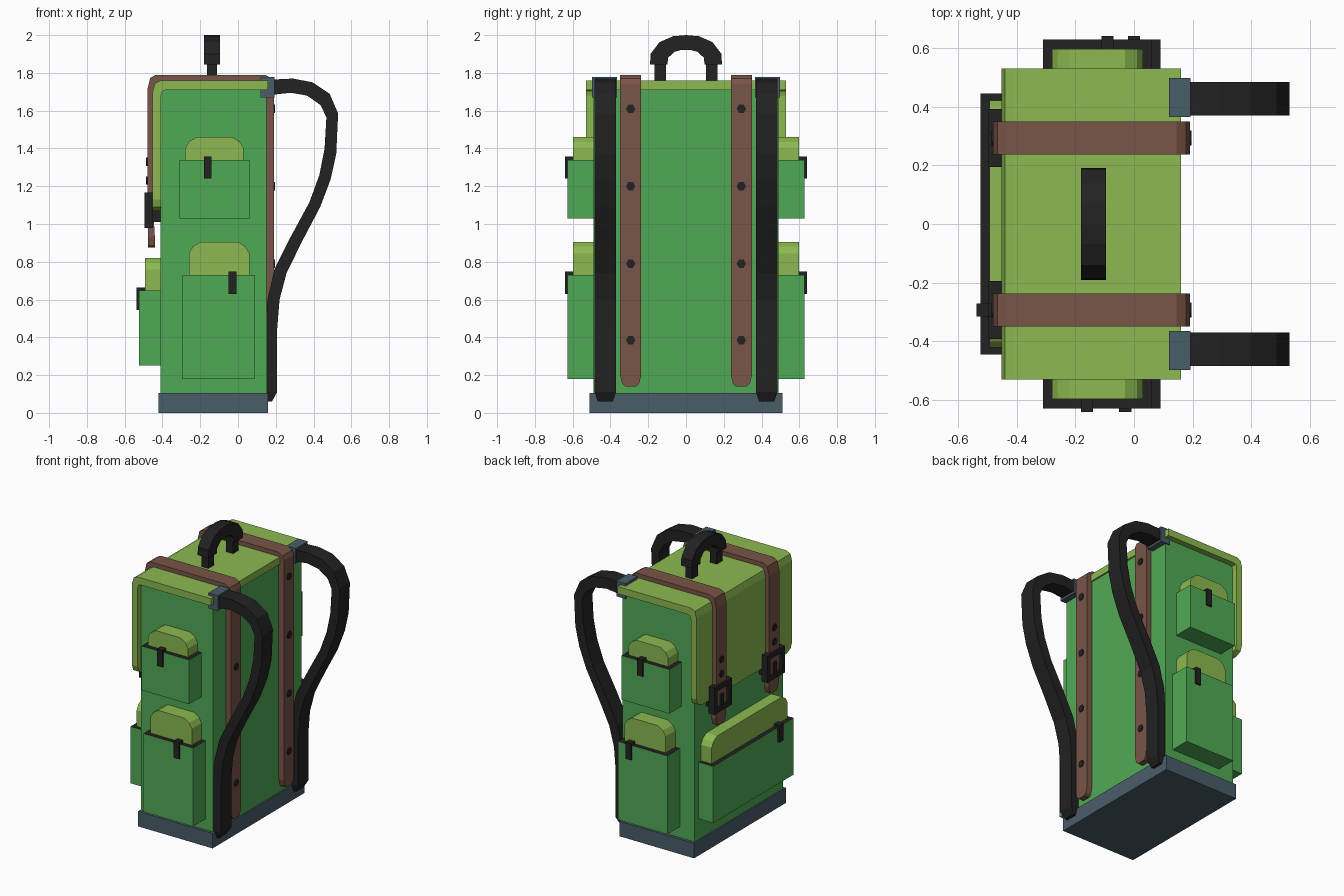
import bpy, bmesh, math
from mathutils import Vector

if "Cube" in bpy.data.objects:
    bpy.data.objects.remove(bpy.data.objects["Cube"])


def mat(name, hexcol):
    m = bpy.data.materials.new(name)
    rgb = [int(hexcol[i:i + 2], 16) / 255 for i in (0, 2, 4)]
    m.diffuse_color = [((c + 0.055) / 1.055) ** 2.4 if c > 0.04 else c / 12.92 for c in rgb] + [1]
    m.use_nodes = True
    m.node_tree.nodes["Principled BSDF"].inputs["Base Color"].default_value = m.diffuse_color
    return m


GREEN, LIME = mat("green_cloth", "50AA55"), mat("lime_cloth", "8CB950")
BROWN, BLACK = mat("leather", "795548"), mat("black_webbing", "222222")
SLATE = mat("slate", "4A5D69")


def finish(name, bm, m, top=None):
    bmesh.ops.recalc_face_normals(bm, faces=bm.faces)
    if top:
        for f in bm.faces:
            f.material_index = int(f.normal.z > 0.9)
    me = bpy.data.meshes.new(name)
    bm.to_mesh(me)
    bm.free()
    me.materials.append(m)
    if top:
        me.materials.append(top)
    ob = bpy.data.objects.new(name, me)
    bpy.context.collection.objects.link(ob)
    return ob


def prism(name, pts, axis, lo, hi, m, top=None):
    """Extrude a 2D profile along x or y; profile is (other horizontal axis, z)."""
    bm = bmesh.new()
    rings = []
    for d in (lo, hi):
        rings.append([bm.verts.new((d, a, z) if axis == 'x' else (a, d, z)) for a, z in pts])
    bm.faces.new(rings[0])
    bm.faces.new(rings[1])
    n = len(pts)
    for i in range(n):
        j = (i + 1) % n
        bm.faces.new((rings[0][i], rings[0][j], rings[1][j], rings[1][i]))
    return finish(name, bm, m, top)


def box(name, x0, x1, y0, y1, z0, z1, m, top=None):
    return prism(name, [(x0, z0), (x1, z0), (x1, z1), (x0, z1)], 'y', y0, y1, m, top)


def ribbon(name, outer, inner, halves, y, m):
    """Strap of rectangular section following outer/inner (x, z) paths."""
    bm = bmesh.new()
    rings = []
    for (ox, oz), (ix, iz), h in zip(outer, inner, halves):
        rings.append([bm.verts.new(v) for v in
                      ((ox, y - h, oz), (ox, y + h, oz), (ix, y + h, iz), (ix, y - h, iz))])
    for a, b in zip(rings, rings[1:]):
        for i in range(4):
            j = (i + 1) % 4
            bm.faces.new((a[i], a[j], b[j], b[i]))
    bm.faces.new(rings[0])
    bm.faces.new(rings[-1])
    return finish(name, bm, m)


def rounded_top(a0, a1, z0, z1):
    c = 0.06
    return [(a0, z0), (a1, z0), (a1, z1 - c), (a1 - 0.02, z1 - 0.025), (a1 - c, z1),
            (a0 + c, z1), (a0 + 0.02, z1 - 0.025), (a0, z1 - c)]


# Body and base
box("body", -0.41, 0.15, -0.49, 0.49, 0.1, 1.715, GREEN)
box("base", -0.42, 0.16, -0.51, 0.51, 0.0, 0.105, SLATE)

# Main lid: folds over the top and down the front, bottom corners clipped
lid_out = [(0.16, 1.76), (-0.41, 1.76), (-0.44, 1.745), (-0.452, 1.70), (-0.452, 1.13), (-0.452, 1.09), (-0.452, 1.07)]
lid_in = [(0.16, 1.71), (-0.38, 1.71), (-0.40, 1.705), (-0.408, 1.68), (-0.408, 1.13), (-0.408, 1.09), (-0.408, 1.07)]
ribbon("lid", lid_out, lid_in, [0.53] * 5 + [0.515, 0.47], 0, LIME)

# Side pockets: (name, x0, x1, z0, z1, flap x0, flap x1, flap top, tab x on -y, tab x on +y)
pockets = [("upper", -0.31, 0.06, 1.03, 1.34, -0.28, 0.03, 1.46, -0.16, -0.09),
           ("lower", -0.295, 0.09, 0.18, 0.73, -0.26, 0.06, 0.905, -0.03, 0.0)]
for n, x0, x1, z0, z1, f0, f1, ft, tn, tp in pockets:
    for s, side, tx in ((-1, "front", tn), (1, "rear", tp)):
        tag = f"{n}_{side}_pocket"
        box(tag, x0, x1, s * 0.48, s * 0.628, z0, z1, GREEN, BLACK)
        prism(tag + "_flap", rounded_top(f0, f1, z1 - 0.05, ft), 'y', s * 0.48, s * 0.597, LIME)
        prism(tag + "_tab", [(s * 0.59, z1), (s * 0.62, z1), (s * 0.62, z1 - 0.1), (s * 0.64, z1 - 0.1),
                             (s * 0.64, z1 + 0.018), (s * 0.59, z1 + 0.018)], 'x', tx - 0.021, tx + 0.021, BLACK)

# Wide pocket on the lid side
box("wide_pocket", -0.523, -0.40, -0.445, 0.445, 0.25, 0.648, GREEN, BLACK)
prism("wide_pocket_flap", rounded_top(-0.42, 0.42, 0.6, 0.82), 'x', -0.493, -0.40, LIME)
prism("wide_pocket_tab", [(-0.485, 0.645), (-0.515, 0.645), (-0.515, 0.545), (-0.537, 0.545),
                          (-0.537, 0.665), (-0.485, 0.665)], 'y', -0.315, -0.27, BLACK)

# Leather strap paths, clipped ends at both sides
lea_out = [(0.19, 0.14), (0.19, 0.155), (0.19, 0.20), (0.19, 1.74), (0.178, 1.77), (0.145, 1.79),
           (-0.435, 1.79), (-0.465, 1.773), (-0.48, 1.71), (-0.48, 1.1), (-0.477, 0.93), (-0.477, 0.89), (-0.477, 0.875)]
lea_in = [(0.148, 0.14), (0.148, 0.155), (0.148, 0.20), (0.148, 1.72), (0.148, 1.74), (0.14, 1.755),
          (-0.41, 1.755), (-0.438, 1.745), (-0.45, 1.70), (-0.45, 1.1), (-0.44, 0.93), (-0.44, 0.89), (-0.44, 0.875)]
lea_w = [0.028, 0.045] + [0.056] * 9 + [0.045, 0.028]

# Shoulder strap paths
sh_out = [(0.15, 1.765), (0.19, 1.765), (0.29, 1.77), (0.395, 1.75), (0.485, 1.69), (0.53, 1.585), (0.52, 1.37),
          (0.49, 1.235), (0.435, 1.09), (0.335, 0.90), (0.257, 0.74), (0.22, 0.60), (0.207, 0.44), (0.207, 0.11), (0.18, 0.06)]
sh_in = [(0.15, 1.685), (0.19, 1.685), (0.278, 1.695), (0.365, 1.68), (0.437, 1.63), (0.468, 1.565), (0.458, 1.395),
         (0.43, 1.257), (0.378, 1.115), (0.278, 0.93), (0.193, 0.76), (0.156, 0.60), (0.147, 0.44), (0.147, 0.11), (0.155, 0.06)]
sh_w = [0.057] * 14 + [0.04]

for s, side in ((-1, "front"), (1, "rear")):
    y = s * 0.293
    ribbon(side + "_leather_strap", lea_out, lea_in, lea_w, y, BROWN)
    ribbon(side + "_shoulder_strap", sh_out, sh_in, sh_w, s * 0.427, BLACK)
    box(side + "_shoulder_clip", 0.12, 0.192, s * 0.365, s * 0.498, 1.67, 1.778, SLATE)
    # Six-sided rivets
    for x, zs in ((0.19, (0.385, 0.79, 1.2, 1.61)), (-0.48, (1.33, 1.23))):
        for z in zs:
            hexa = [(y + 0.025 * math.cos(k * math.pi / 3), z + 0.025 * math.sin(k * math.pi / 3)) for k in range(6)]
            prism(side + "_rivet", hexa, 'x', x - 0.006, x + 0.006, BLACK)
    # Buckle frame, prong and keeper
    for k in (-1, 1):
        yc = y + k * 0.08
        box(side + "_buckle_side", -0.495, -0.45, yc - 0.018, yc + 0.018, 0.98, 1.168, BLACK)
        zc = 1.074 + k * 0.077
        box(side + "_buckle_bar", -0.495, -0.45, y - 0.062, y + 0.062, zc - 0.017, zc + 0.017, BLACK)
    box(side + "_buckle_prong", -0.492, -0.475, y - 0.014, y + 0.014, 0.99, 1.09, BLACK)
    box(side + "_buckle_keeper", -0.45, -0.409, y - 0.07, y + 0.07, 1.01, 1.08, BLACK)
    # Handle legs
    box(side + "_handle_leg", -0.165, -0.112, s * 0.105, s * 0.168, 1.75, 1.87, BLACK)

# Carry handle arch
arch_o = [(0.19, 1.845), (0.188, 1.90), (0.14, 1.963), (0.068, 1.994), (0, 2.0)]
arch_i = [(0.098, 1.845), (0.095, 1.88), (0.06, 1.912), (0.03, 1.92), (0, 1.92)]
outer = arch_o + [(-a, z) for a, z in arch_o[-2::-1]]
inner = arch_i + [(-a, z) for a, z in arch_i[-2::-1]]
prism("carry_handle", outer + inner[::-1], 'x', -0.18, -0.095, BLACK)
